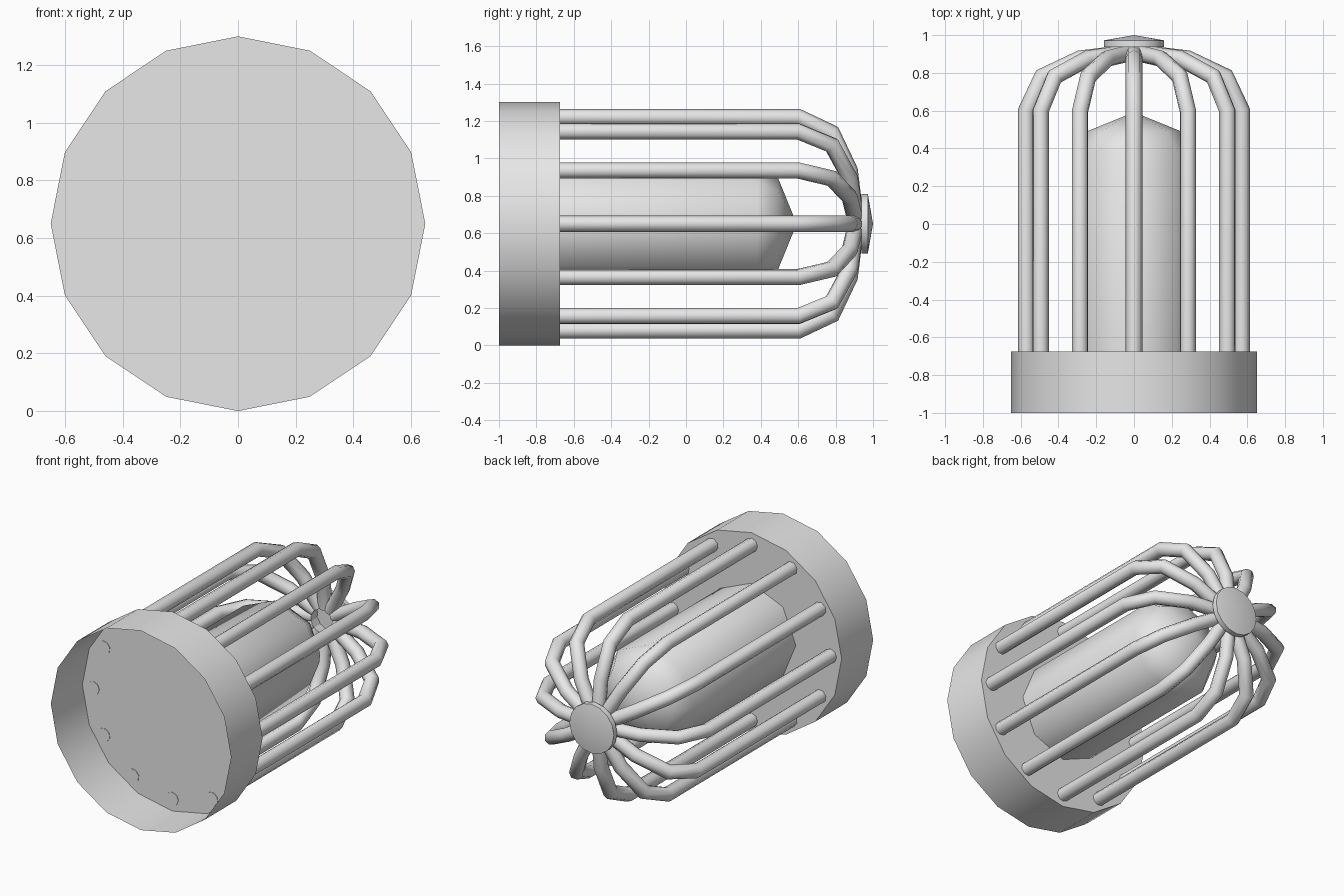
import bpy, bmesh, math
from mathutils import Vector

AXIS_Z = 0.65
if "Cube" in bpy.data.objects:
    bpy.data.objects.remove(bpy.data.objects["Cube"])

# Single grey colour
grey = bpy.data.materials.new("light_grey")
grey.use_nodes = True
grey.diffuse_color = (0.8, 0.8, 0.8, 1)
grey.node_tree.nodes["Principled BSDF"].inputs["Base Color"].default_value = (0.8, 0.8, 0.8, 1)


def place(radius, y, angle):
    """Point at a radius and angle round the lengthwise axis."""
    return Vector((radius * math.cos(angle), y, AXIS_Z + radius * math.sin(angle)))


def finish(name, bm, smooth):
    bmesh.ops.recalc_face_normals(bm, faces=bm.faces)
    mesh = bpy.data.meshes.new(name)
    bm.to_mesh(mesh)
    bm.free()
    obj = bpy.data.objects.new(name, mesh)
    bpy.context.collection.objects.link(obj)
    mesh.materials.append(grey)
    bpy.ops.object.select_all(action='DESELECT')
    obj.select_set(True)
    bpy.context.view_layer.objects.active = obj
    bpy.ops.object.shade_smooth_by_angle(angle=math.radians(smooth))


def bridge(bm, rings):
    for a, b in zip(rings, rings[1:]):
        n = len(a)
        for i in range(n):
            j = (i + 1) % n
            bm.faces.new((a[i], a[j], b[j], b[i]))


def revolve(name, profile, sides, smooth, cap_start=False, cap_end=False, tip=None):
    """Turn (radius, y) points round the axis, closed by caps or a tip."""
    bm = bmesh.new()
    rings = [[bm.verts.new(place(r, y, math.tau * i / sides)) for i in range(sides)]
             for r, y in profile]
    bridge(bm, rings)
    if cap_start:
        bm.faces.new(rings[0])
    if cap_end:
        bm.faces.new(rings[-1])
    if tip is not None:
        top = bm.verts.new(place(0, tip, 0))
        last = rings[-1]
        for i in range(sides):
            bm.faces.new((last[i], last[(i + 1) % sides], top))
    finish(name, bm, smooth)


def tube(name, path, thickness, angle, sides=8):
    """Sweep a round section along a (radius, y) path at one angle."""
    bm = bmesh.new()
    pts = [Vector(p) for p in path]
    side = Vector((-math.sin(angle), 0, math.cos(angle)))
    rings = []
    for i, p in enumerate(pts):
        before = (p - pts[i - 1]).normalized() if i else None
        after = (pts[i + 1] - p).normalized() if i < len(pts) - 1 else None
        before, after = before or after, after or before
        t = (before + after).normalized()
        normal = Vector((t.y, -t.x)) / t.dot(before)
        ring = []
        for k in range(sides):
            a = math.tau * k / sides
            q = p + normal * thickness * math.cos(a)
            ring.append(bm.verts.new(place(q.x, q.y, angle) + side * thickness * math.sin(a)))
        rings.append(ring)
    bridge(bm, rings)
    bm.faces.new(rings[0])
    bm.faces.new(rings[-1])
    finish(name, bm, 50)


# Cup-shaped base, open at the front
revolve("base_cup", [(0.65, -1.0), (0.65, -0.675)], 16, 40, cap_end=True)

# Bulb with a blunt pointed end
revolve("bulb", [(0.32, -0.675), (0.32, 0.38), (0.25, 0.49)], 8, 60, tip=0.592)

# Cage bars bending in towards the end cap
bar_path = [(0.57, -0.678), (0.57, 0.6), (0.485, 0.78), (0.285, 0.875), (0.08, 0.9)]
for n in range(12):
    tube(f"cage_bar_{n + 1}", bar_path, 0.044, math.tau * n / 12)

# End cap
revolve("end_cap", [(0.16, 0.938), (0.16, 0.972)], 16, 40, cap_start=True, tip=1.0)
